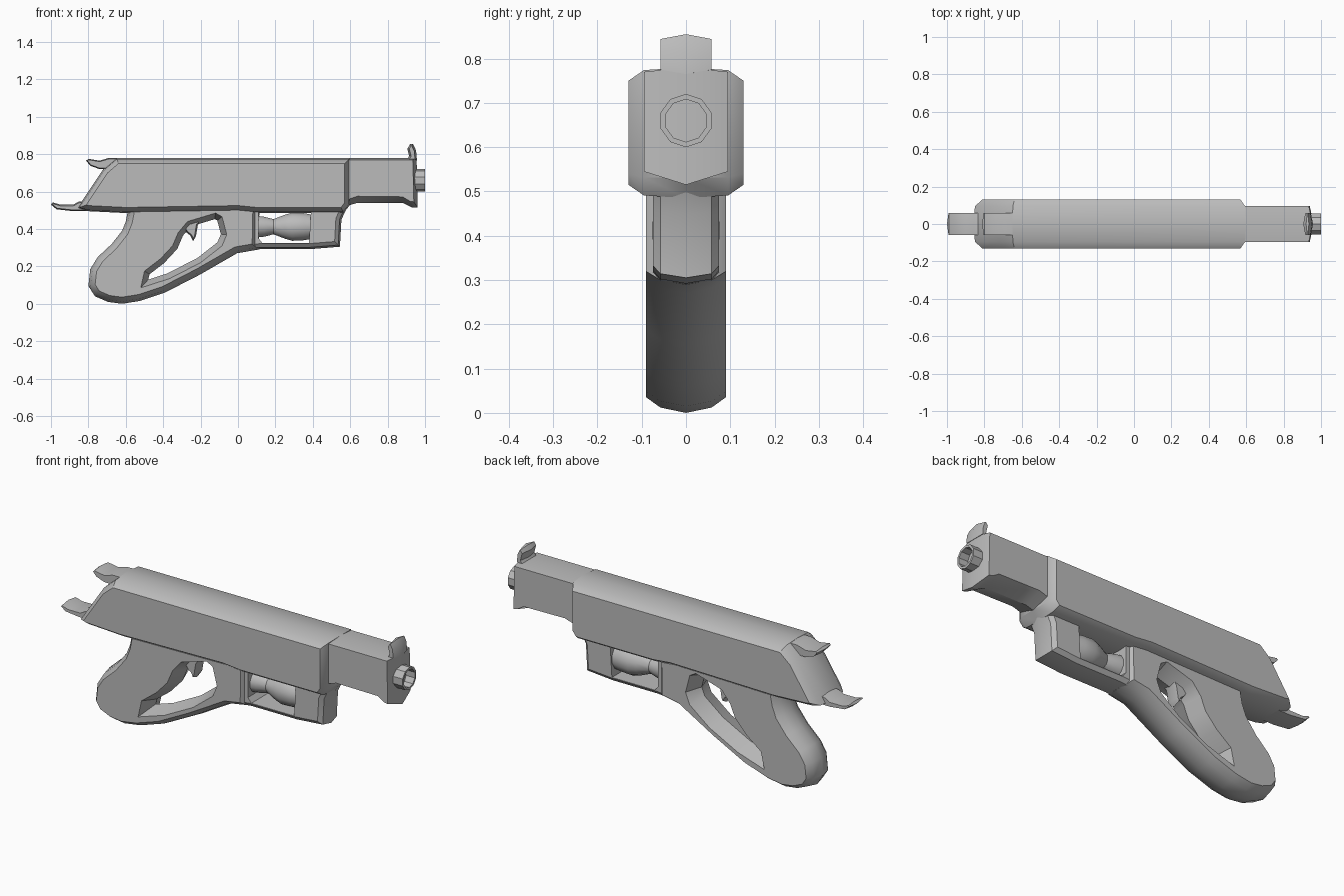
import bpy, bmesh, math
from mathutils import Vector

cube = bpy.data.objects.get("Cube")
if cube:
    bpy.data.objects.remove(cube, do_unlink=True)

grey = bpy.data.materials.new("plain grey")
grey.use_nodes = True
colour = (0.5, 0.5, 0.5, 1)
grey.diffuse_color = colour
grey.node_tree.nodes["Principled BSDF"].inputs["Base Color"].default_value = colour


def inset(outline, d):
    """Move every edge of a side outline inward by d."""
    pts = [Vector(p) for p in outline]
    n = len(pts)
    area = sum(pts[i].x * pts[(i + 1) % n].y - pts[(i + 1) % n].x * pts[i].y for i in range(n))
    turn = 1 if area > 0 else -1
    result = []
    for i, p in enumerate(pts):
        a = (p - pts[i - 1]).normalized()
        b = (pts[(i + 1) % n] - p).normalized()
        na, nb = Vector((-a.y, a.x)) * turn, Vector((-b.y, b.x)) * turn
        move = (na + nb) * d / max(0.5, 1 + na.dot(nb))
        result.append(p + move)
    return result


def finish(name, bm, smooth=True):
    bmesh.ops.recalc_face_normals(bm, faces=bm.faces)
    mesh = bpy.data.meshes.new(name)
    bm.to_mesh(mesh)
    bm.free()
    mesh.materials.append(grey)
    ob = bpy.data.objects.new(name, mesh)
    bpy.context.collection.objects.link(ob)
    if smooth:
        smooth_part(ob)
    return ob


def select_only(ob):
    bpy.ops.object.select_all(action='DESELECT')
    ob.select_set(True)
    bpy.context.view_layer.objects.active = ob


def smooth_part(ob):
    select_only(ob)
    bpy.ops.object.shade_smooth_by_angle(angle=math.radians(32))


def loft(name, half_layers, smooth=True):
    """Join side outlines, listed from the middle outward, mirrored across y."""
    layers = [(-y, o) for y, o in reversed(half_layers) if y > 0] + half_layers
    bm = bmesh.new()
    rings = [[bm.verts.new((p[0], y, p[1])) for p in o] for y, o in layers]
    for r, s in zip(rings, rings[1:]):
        for i in range(len(r)):
            j = (i + 1) % len(r)
            bm.faces.new((r[i], r[j], s[j], s[i]))
    bm.faces.new(rings[0])
    bm.faces.new(rings[-1])
    return finish(name, bm, smooth)


def plate(name, outline, steps, smooth=True):
    return loft(name, [(y, inset(outline, d)) for y, d in steps], smooth)


def cut(ob, cutter):
    cutter.hide_render = True
    mod = ob.modifiers.new("opening", 'BOOLEAN')
    mod.operation = 'DIFFERENCE'
    mod.solver = 'EXACT'
    mod.object = cutter
    select_only(ob)
    bpy.ops.object.modifier_apply(modifier=mod.name)
    bpy.data.objects.remove(cutter, do_unlink=True)
    smooth_part(ob)


def lathe(name, profile, z, sides):
    """Turn (x, radius) points around a lengthwise axis at height z."""
    bm = bmesh.new()
    rings = []
    for x, r in profile:
        angles = [2 * math.pi * (k + 0.5) / sides for k in range(sides)]
        rings.append([bm.verts.new((x, r * math.cos(a), z + r * math.sin(a))) for a in angles])
    for r, s in zip(rings, rings[1:]):
        for i in range(sides):
            j = (i + 1) % sides
            bm.faces.new((r[i], r[j], s[j], s[i]))
    bm.faces.new(rings[0])
    bm.faces.new(rings[-1])
    return finish(name, bm)


# Upper body with chamfered edges
plate("upper_body", [(-.86, .51), (-.72, .72), (-.65, .78), (.60, .78), (.60, .53),
                     (.565, .485), (.1, .485), (0, .495), (-.6, .485), (-.8, .495)],
      [(0, 0), (.095, .006), (.13, .03)])

# Narrower front end
loft("front_end", [
    (0, [(.5, .78), (.955, .78), (.96, .515), (.93, .515), (.88, .54), (.64, .54), (.5, .5)]),
    (.095, [(.5, .77), (.935, .77), (.94, .545), (.92, .548), (.88, .572), (.64, .575), (.5, .53)])])

# Grip and guard in one piece, with the finger opening
grip = plate("grip_frame", [(-.59, .54), (-.59, .49), (-.60, .44), (-.62, .39), (-.675, .32),
                            (-.75, .25), (-.79, .185), (-.80, .095), (-.765, .04), (-.695, .01),
                            (-.62, 0), (-.525, .015), (-.39, .06), (-.205, .155), (-.005, .27),
                            (.11, .29), (.115, .54)],
             [(0, 0), (.058, .012), (.09, .035)])
opening = [(-.52, .085), (-.50, .175), (-.415, .24), (-.35, .31), (-.32, .38), (-.27, .44),
           (-.12, .485), (-.085, .465), (-.06, .37), (-.085, .31), (-.2, .22), (-.365, .135)]
cut(grip, plate("opening_cutter", opening, [(0, .03), (.09, 0), (.12, -.01)]))

# Front housing with its window
housing = plate("front_housing", [(.06, .54), (.06, .285), (.12, .292), (.385, .292), (.545, .305),
                                  (.553, .45), (.59, .53)],
                [(0, 0), (.058, .01), (.075, .03)])
cut(housing, plate("window_cutter", [(.11, .495), (.11, .35), (.13, .325), (.38, .325), (.39, .495)],
                   [(0, 0), (.12, 0)]))
lathe("window_spindle", [(.10, .06), (.14, .055), (.19, .042), (.25, .066), (.29, .078),
                         (.35, .075), (.40, .066)], .412, 12)

# Trigger
plate("trigger", [(-.31, .47), (-.18, .47), (-.215, .42), (-.225, .36), (-.24, .335),
                  (-.255, .365), (-.275, .38), (-.3, .42)], [(0, 0), (.035, .008)])

# Barrel tip with a bored end
lathe("barrel_tip", [(.9, .06), (1, .06), (1, .048), (.94, .048)], .66, 10)

# Sights and rear tang
plate("front_sight", [(.90, .765), (.915, .79), (.905, .83), (.92, .853), (.935, .855),
                      (.952, .82), (.957, .765)], [(0, 0), (.058, .01)])
plate("rear_sight", [(-.62, .78), (-.69, .78), (-.74, .765), (-.80, .775), (-.812, .765),
                     (-.79, .738), (-.74, .72), (-.62, .72)], [(0, 0), (.058, .005)])
plate("rear_tang", [(-.78, .555), (-.855, .545), (-.88, .53), (-.95, .53), (-.99, .542), (-1, .53),
                    (-.97, .505), (-.88, .495), (-.78, .495)], [(0, 0), (.058, .006)])
